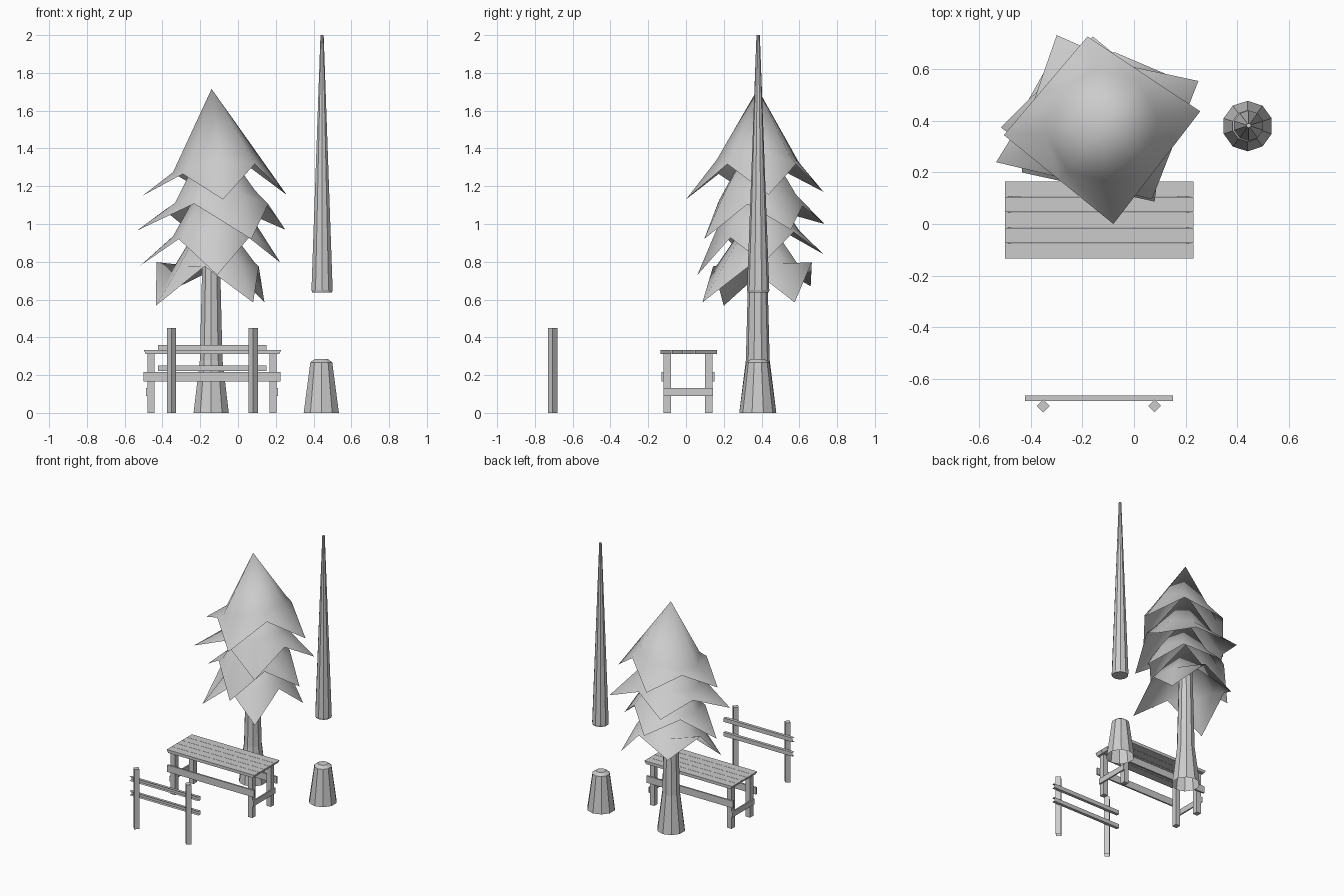
import bpy, math
from mathutils import Vector

if "Cube" in bpy.data.objects:
    bpy.data.objects.remove(bpy.data.objects["Cube"])


def mesh_object(name, verts, faces, smooth=False):
    me = bpy.data.meshes.new(name)
    me.from_pydata([tuple(v) for v in verts], [], faces)
    me.polygons.foreach_set("use_smooth", [smooth] * len(me.polygons))
    ob = bpy.data.objects.new(name, me)
    bpy.context.collection.objects.link(ob)
    return ob


def box(name, x0, x1, y0, y1, z0, z1, tx=0.0, ty=0.0):
    """Box whose bottom face is inset by tx, ty."""
    v = [(x0 + tx, y0 + ty, z0), (x1 - tx, y0 + ty, z0), (x1 - tx, y1 - ty, z0), (x0 + tx, y1 - ty, z0),
         (x0, y0, z1), (x1, y0, z1), (x1, y1, z1), (x0, y1, z1)]
    f = [(3, 2, 1, 0), (4, 5, 6, 7), (0, 1, 5, 4), (1, 2, 6, 5), (2, 3, 7, 6), (3, 0, 4, 7)]
    return mesh_object(name, v, f)


def lathe(name, cx, cy, profile, n, offset, bottom=True, top=True):
    """Faceted solid from (radius, z) pairs, bottom to top."""
    verts, faces = [], []
    for r, z in profile:
        for i in range(n):
            a = offset + 2 * math.pi * i / n
            verts.append((cx + r * math.cos(a), cy + r * math.sin(a), z))
    for k in range(len(profile) - 1):
        for i in range(n):
            j = (i + 1) % n
            faces.append((k * n + i, k * n + j, (k + 1) * n + j, (k + 1) * n + i))
    if bottom:
        faces.append(tuple(reversed(range(n))))
    if top:
        faces.append(tuple(range((len(profile) - 1) * n, len(profile) * n)))
    return mesh_object(name, verts, faces)


# Table: five planks, four legs, long rails and end rails
for i in range(5):
    y = -0.134 + i * 0.0602
    box(f"table_plank_{i}", -0.50, 0.23, y, y + 0.0585, 0.312, 0.334, 0.012, 0.0)
for i, x in enumerate((-0.478, 0.166)):
    for j, y in enumerate((-0.119, 0.101)):
        box(f"table_leg_{i}{j}", x, x + 0.037, y, y + 0.039, 0, 0.313)
for name, y in (("front", -0.131), ("back", 0.140)):
    box(f"table_{name}_rail", -0.499, 0.224, y, y + 0.012, 0.165, 0.217)
for name, x in (("left", -0.488), ("right", 0.203)):
    box(f"table_{name}_end_rail", x, x + 0.010, -0.120, 0.143, 0.09, 0.132)

# Fence: diamond posts and open channel rails
for i, x in enumerate((-0.352, 0.080)):
    lathe(f"fence_post_{i}", x, -0.706, [(0.025, 0), (0.025, 0.45)], 4, 0, bottom=False)
for i, (z0, z1) in enumerate(((0.222, 0.252), (0.33, 0.36))):
    section = [(-0.687, z0), (-0.665, z0), (-0.665, z1), (-0.687, z1)]
    verts = [(x, y, z) for x in (-0.423, 0.152) for y, z in section]
    mesh_object(f"fence_rail_{i}", verts, [(k, k + 1, k + 5, k + 4) for k in range(3)])

# Trunks: living tree in one piece, bare tree cut into stump and upper part
turn = math.radians(18)
lathe("tree_trunk", -0.142, 0.38, [(0.098, 0), (0.063, 0.28), (0.050, 0.78), (0.042, 0.98)],
      10, turn, bottom=False, top=False)
lathe("bare_stump", 0.441, 0.38, [(0.098, 0), (0.061, 0.268), (0.035, 0.286)], 10, turn, bottom=False)
lathe("bare_upper_trunk", 0.445, 0.382, [(0.055, 0.638), (0.059, 0.65), (0.009, 2.0)], 10, turn)


def foliage(name, apex, corners, mids, tilt):
    """Drooping skirt: apex, round cone ring and zigzag rim; mids = (push, lift) per edge."""
    apex = Vector(apex)
    rim, ring = [], []
    mean = sum(c[2] for c in corners) / 4
    for i in range(4):
        a, b = Vector(corners[i]), Vector(corners[(i + 1) % 4])
        m = (a + b) / 2
        push, lift = mids[i]
        out = (m.xy - apex.xy).normalized() * push
        rim += [a, m + Vector((out.x, out.y, lift))]
    for p in rim:
        d = (p.xy - apex.xy).normalized() * 0.22
        ring.append(Vector((apex.x + 0.015 + d.x, apex.y + d.y, mean + 0.18 + tilt * d.x)))
    faces = []
    for i in range(8):
        j = (i + 1) % 8
        faces += [(0, 1 + i, 1 + j), (1 + i, 9 + i, 9 + j, 1 + j)]
    mesh_object(name, [apex] + ring + rim, faces, True)


# Foliage: four skirts, corners in order front, right, back, left
foliage("foliage_top", (-0.14, 0.38, 1.715),
        [(-0.08, 0.0, 1.13), (0.257, 0.437, 1.155), (-0.18, 0.728, 1.17), (-0.505, 0.345, 1.15)],
        [(0, 0.175), (0, 0.155), (0, 0.11), (0, 0.125)], 0.26)
foliage("foliage_upper", (-0.14, 0.38, 1.50),
        [(0.07, 0.096, 0.92), (0.25, 0.555, 0.97), (-0.3, 0.733, 1.0), (-0.535, 0.24, 0.965)],
        [(0, 0.16), (-0.03, 0.11), (-0.03, 0.09), (0, 0.165)], 0.15)
foliage("foliage_middle", (-0.14, 0.38, 1.30),
        [(-0.11, 0.06, 0.73), (0.225, 0.41, 0.795), (-0.16, 0.728, 0.84), (-0.517, 0.375, 0.78)],
        [(0, 0.165), (0, 0.14), (0, 0.13), (0, 0.165)], 0.15)
foliage("foliage_bottom", (-0.14, 0.38, 1.10),
        [(0.08, 0.087, 0.585), (0.14, 0.575, 0.585), (-0.31, 0.66, 0.67), (-0.435, 0.2, 0.567)],
        [(0, 0.19), (0.05, 0.17), (0.06, 0.18), (0, 0.2)], 0.05)
